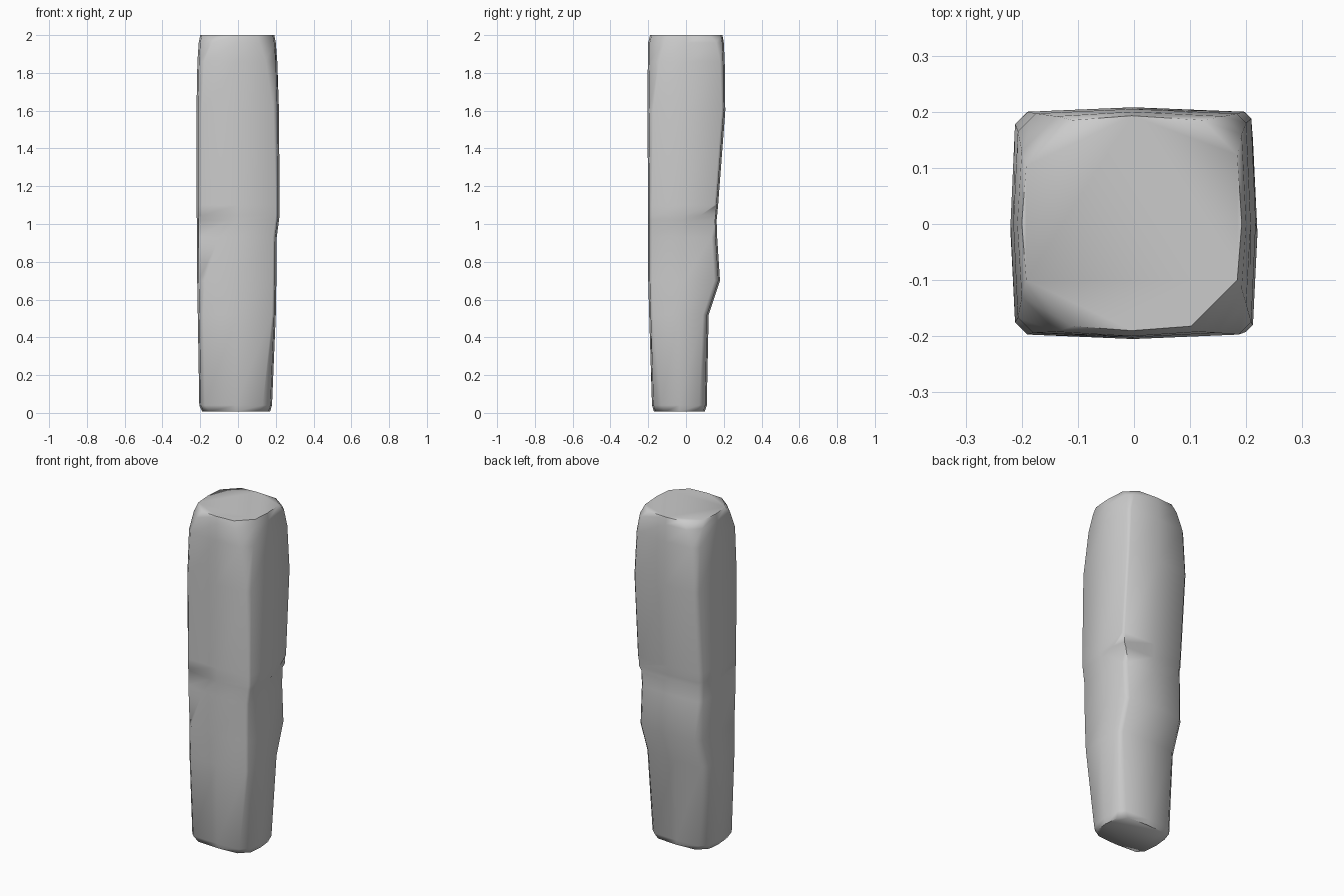
import bpy, bmesh, math

if "Cube" in bpy.data.objects:
    bpy.data.objects.remove(bpy.data.objects["Cube"])

# Each ring: z, x0, x1, y0, y1, then corner cuts: front-left, front-right, back-right, back-left
# (a cut is one number, or (along x, along y) where a chip is lopsided)
N1 = (0.17, 0.03)    # chip across the front face
N2 = (0.03, 0.14)    # chip across the right face
RINGS = [
    (0.008, -.19, .17, -.17, .10, .04, .06, .05, .06),
    (0.04, -.205, .18, -.18, .11, .03, .05, .04, .05),
    (0.52, -.213, .20, -.195, .12, .03, .02, .03, .04),
    (0.70, -.216, .203, -.20, .18, .04, .02, .03, .04),
    (0.93, -.217, .205, -.20, .165, (.12, .03), .02, .03, .03),
    (1.02, -.217, .217, -.20, .162, N1, .02, N2, .03),
    (1.045, -.22, .22, -.20, .165, .03, .02, (.02, .09), .03),
    (1.10, -.22, .22, -.20, .17, .03, .02, .02, .03),
    (1.60, -.22, .217, -.205, .208, .03, .03, .02, .03),
    (1.86, -.215, .208, -.202, .205, .035, .06, .025, .04),
    (1.96, -.208, .20, -.20, .20, .07, .085, .04, .07),
    (2.00, -.20, .192, -.19, .193, .09, .09, .07, .09),
]
INSET = 0.008        # sides bulge slightly between the corners


def ring_points(z, x0, x1, y0, y1, *cuts):
    (ax, ay), (bx, by), (cx, cy), (dx, dy) = [
        c if isinstance(c, tuple) else (c, c) for c in cuts]
    i = INSET
    xm, ym = (x0 + x1) / 2, (y0 + y1) / 2
    return [(x, y, z) for x, y in (
        (x0 + ax, y0 + i), (xm, y0), (x1 - bx, y0 + i),
        (x1 - i, y0 + by), (x1, ym), (x1 - i, y1 - cy),
        (x1 - cx, y1 - i), (xm, y1), (x0 + dx, y1 - i),
        (x0 + i, y1 - dy), (x0, ym), (x0 + i, y0 + ay))]


# Standing stone lofted through the rings
bm = bmesh.new()
loops = [[bm.verts.new(p) for p in ring_points(*r)] for r in RINGS]
for lo, hi in zip(loops, loops[1:]):
    n = len(lo)
    for k in range(n):
        j = (k + 1) % n
        bm.faces.new((lo[k], lo[j], hi[j], hi[k]))
bm.faces.new(loops[0][::-1])
bm.faces.new(loops[-1])
bmesh.ops.recalc_face_normals(bm, faces=bm.faces[:])

mesh = bpy.data.meshes.new("stone_pillar")
bm.to_mesh(mesh)
bm.free()
pillar = bpy.data.objects.new("stone_pillar", mesh)
bpy.context.collection.objects.link(pillar)
bpy.context.view_layer.objects.active = pillar
pillar.select_set(True)
bpy.ops.object.shade_smooth_by_angle(angle=math.radians(60))
